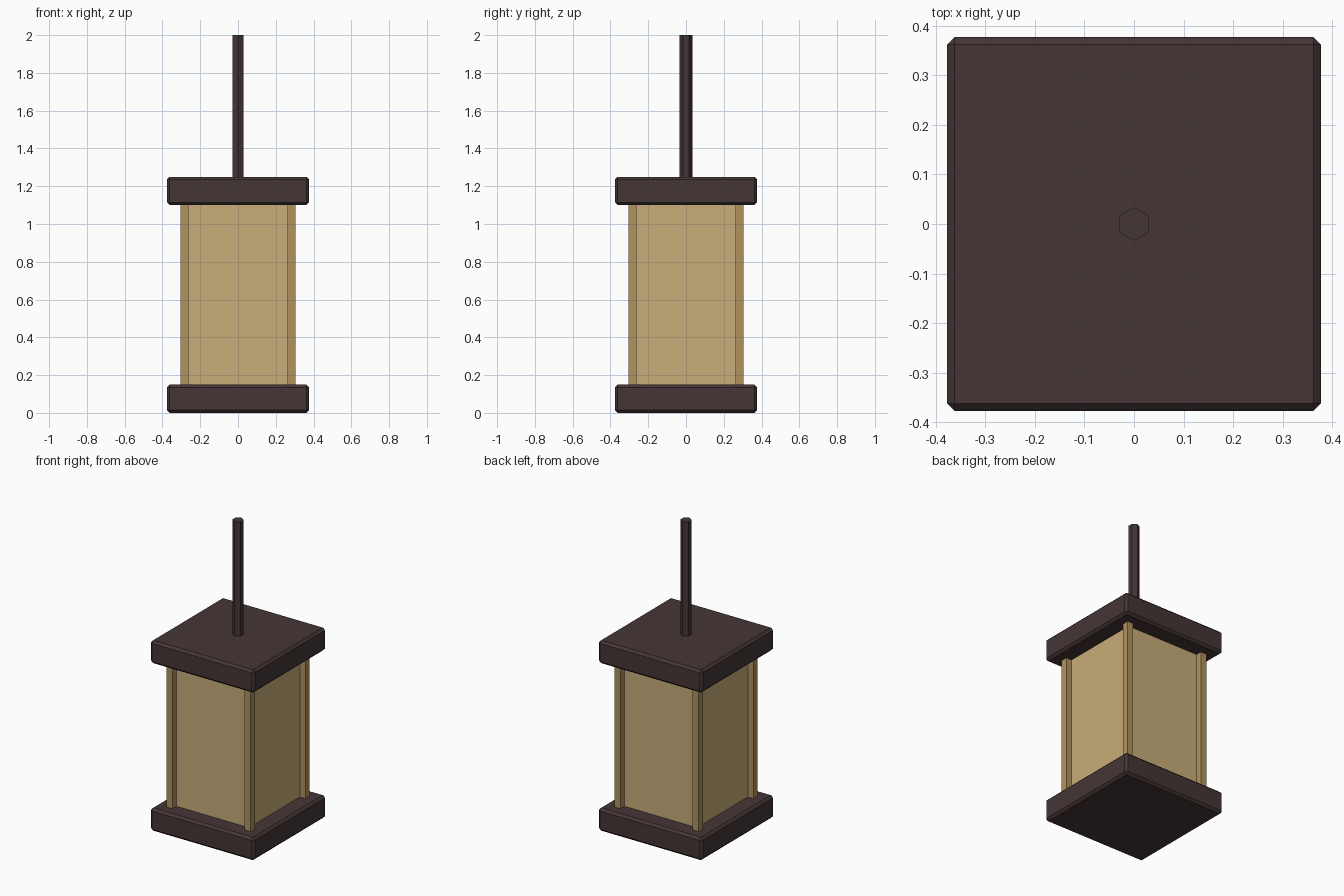
import bpy

if "Cube" in bpy.data.objects:
    bpy.data.objects.remove(bpy.data.objects["Cube"], do_unlink=True)


def material(name, rgb):
    mat = bpy.data.materials.new(name)
    mat.use_nodes = True
    color = (*rgb, 1.0)
    mat.diffuse_color = color
    mat.node_tree.nodes["Principled BSDF"].inputs["Base Color"].default_value = color
    return mat


def box(name, center, size, mat, bevel=0.0):
    bpy.ops.mesh.primitive_cube_add(size=1, location=center)
    obj = bpy.context.object
    obj.name = name
    obj.scale = size
    bpy.ops.object.transform_apply(location=False, rotation=False, scale=True)
    obj.data.materials.append(mat)
    if bevel:
        mod = obj.modifiers.new("chamfer", 'BEVEL')
        mod.width = bevel
        mod.segments = 1
    return obj


dark_wood = material("dark_wood", (0.060, 0.036, 0.036))
light_wood = material("light_wood", (0.445, 0.287, 0.117))
paper = material("paper", (0.58, 0.42, 0.19))

BASE_TOP, ROOF_BOTTOM, ROOF_TOP, ROD_TOP = 0.15, 1.10, 1.25, 2.0
WIDTH = 0.754
body_z = (BASE_TOP + ROOF_BOTTOM) / 2
body_h = ROOF_BOTTOM - BASE_TOP

# Chamfered base and roof slabs
for name, z in (("base", BASE_TOP / 2), ("roof", (ROOF_BOTTOM + ROOF_TOP) / 2)):
    box(name, (0, 0, z), (WIDTH, WIDTH, 0.15), dark_wood, bevel=0.015)

# Paper shade
box("paper_shade", (0, 0, body_z), (0.53, 0.53, body_h + 0.02), paper)

# Corner posts standing proud of the shade
for side, x in (("left", 1), ("right", -1)):
    for end, y in (("front", -1), ("back", 1)):
        box(f"{end}_{side}_post", (x * 0.284, y * 0.284, body_z),
            (0.043, 0.043, body_h + 0.02), light_wood)

# Hexagonal hanging rod
rod_bottom = ROOF_TOP - 0.02
bpy.ops.mesh.primitive_cylinder_add(
    vertices=6, radius=0.034, depth=ROD_TOP - rod_bottom,
    location=(0, 0, (ROD_TOP + rod_bottom) / 2))
rod = bpy.context.object
rod.name = "hanging_rod"
rod.data.materials.append(dark_wood)
